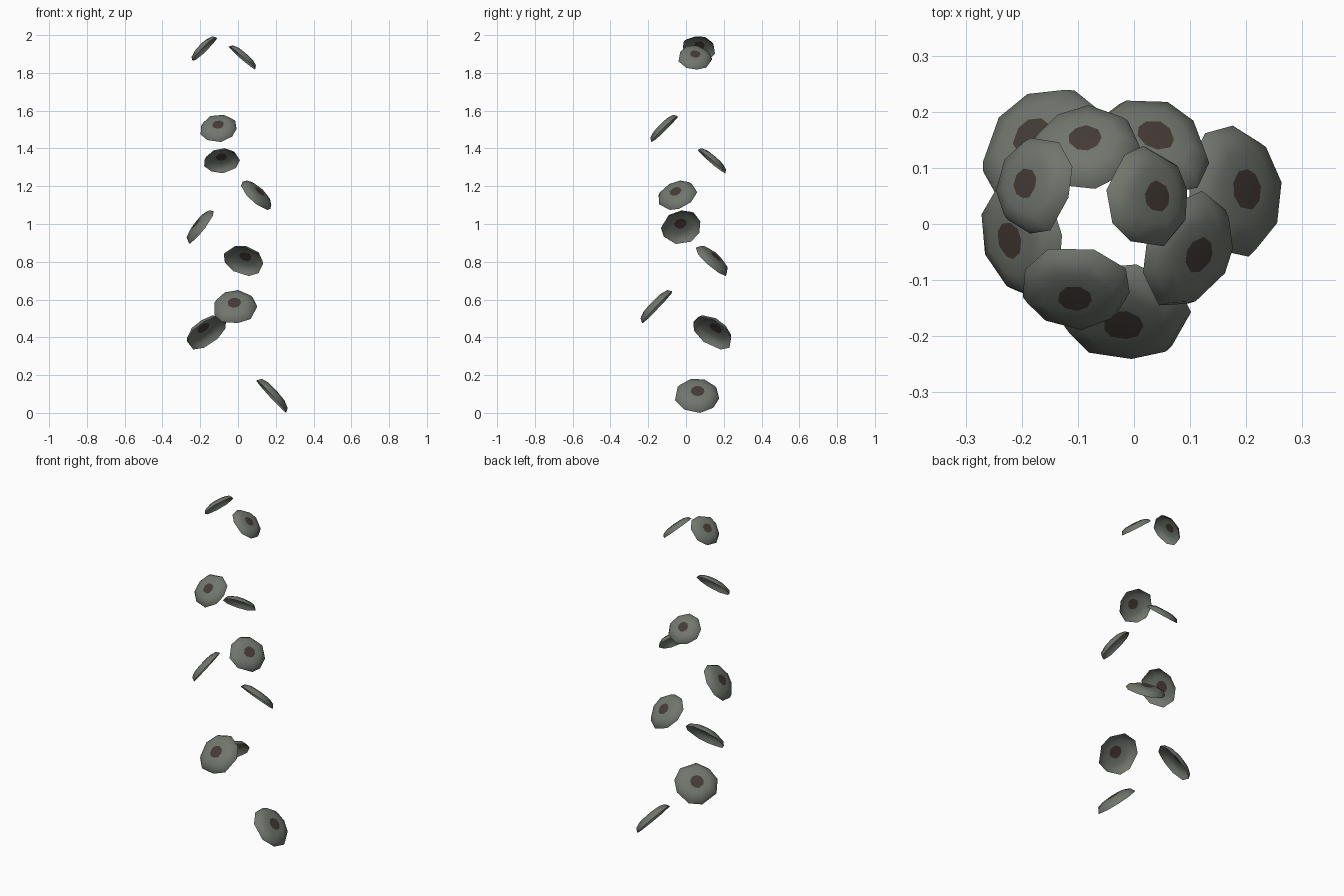
import bpy, bmesh, math, random
from mathutils import Vector

if "Cube" in bpy.data.objects:
    bpy.data.objects.remove(bpy.data.objects["Cube"])

random.seed(4)
SIDES = 9


def material(name, rgb):
    m = bpy.data.materials.new(name)
    m.diffuse_color = (*rgb, 1)
    m.use_nodes = True
    m.node_tree.nodes["Principled BSDF"].inputs["Base Color"].default_value = m.diffuse_color
    return m


GREY = material("grey_green", (0.165, 0.18, 0.155))
BROWN = material("dark_brown", (0.058, 0.044, 0.036))

# Cross-section (radius, height) of a thin cap, domed above and hollow below
PROFILE = [(0.31, 0.165), (0.6, 0.145), (0.89, 0.04), (1.0, -0.16)]

# middle of the outline, facing direction, radius: a loose spiral shrinking upwards
CAPS = [
    ((0.178, 0.060, 0.102), (0.73, 0.06, 0.67), 0.118),
    ((-0.167, 0.142, 0.428), (-0.52, 0.50, 0.69), 0.118),
    ((-0.018, -0.158, 0.562), (-0.06, -0.72, 0.69), 0.117),
    ((0.032, 0.140, 0.807), (0.25, 0.65, 0.72), 0.109),
    ((-0.200, -0.024, 0.985), (-0.78, -0.16, 0.60), 0.106),
    ((0.098, -0.047, 1.153), (0.65, -0.30, 0.70), 0.105),
    ((-0.085, 0.137, 1.336), (-0.08, 0.65, 0.76), 0.094),
    ((-0.103, -0.115, 1.508), (-0.08, -0.70, 0.71), 0.097),
    ((0.026, 0.047, 1.882), (0.65, 0.08, 0.75), 0.090),
    ((-0.178, 0.069, 1.931), (-0.69, 0.14, 0.70), 0.088),
]


def cap(name, middle, facing, radius):
    bm = bmesh.new()
    turn = random.uniform(0, math.tau)
    wobble = [random.uniform(0.98, 1.06) for _ in range(SIDES)]
    slip = [random.uniform(-0.1, 0.1) for _ in range(SIDES)]
    rings = []
    for r, h in PROFILE:
        ring = []
        for i in range(SIDES):
            a = turn + math.tau * i / SIDES + slip[i]
            rr = r * wobble[i] * radius
            ring.append(bm.verts.new((rr * math.cos(a), rr * math.sin(a), h * radius)))
        rings.append(ring)
    # domed wall
    for upper, lower in zip(rings, rings[1:]):
        for i in range(SIDES):
            j = (i + 1) % SIDES
            bm.faces.new((upper[i], lower[i], lower[j], upper[j]))
    # brown spot in the middle, seen from both sides
    bm.faces.new(rings[0]).material_index = 1
    for f in bm.faces:
        f.smooth = True
    n = Vector(facing).normalized()
    rot = Vector((0, 0, 1)).rotation_difference(n)
    centre = Vector(middle) + n * 0.1 * radius
    for v in bm.verts:
        v.co = rot @ v.co + centre
    mesh = bpy.data.meshes.new(name)
    bm.to_mesh(mesh)
    bm.free()
    mesh.materials.append(GREY)
    mesh.materials.append(BROWN)
    ob = bpy.data.objects.new(name, mesh)
    bpy.context.collection.objects.link(ob)
    return ob


caps = [cap(f"floating_cap_{i + 1}", *c) for i, c in enumerate(CAPS)]

# rest the lowest cap on the ground
low = min(v.co.z for v in caps[0].data.vertices)
for v in caps[0].data.vertices:
    v.co.z -= low
